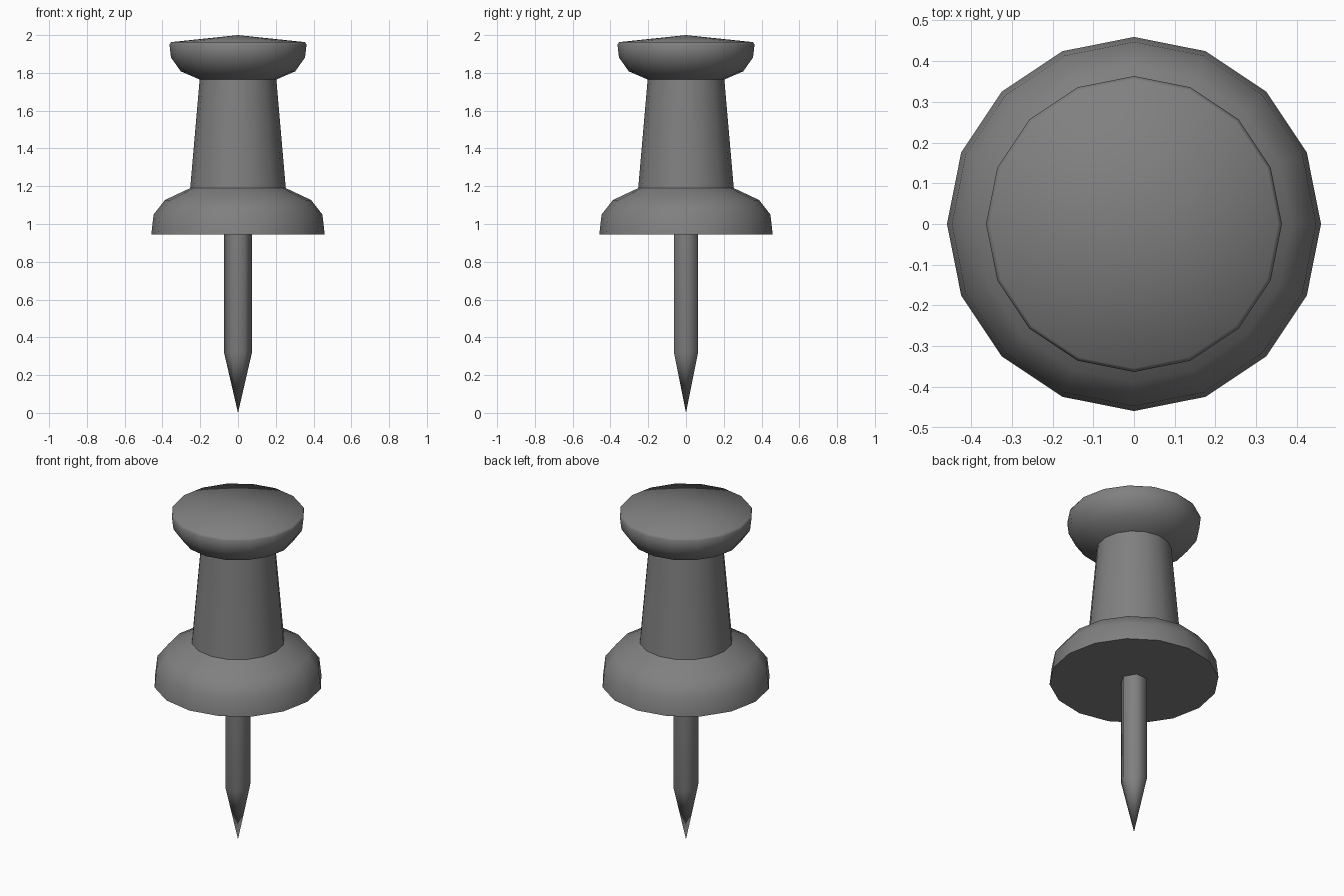
import bpy, bmesh
from math import cos, sin, tau, radians

if "Cube" in bpy.data.objects:
    bpy.data.objects.remove(bpy.data.objects["Cube"])

grey = bpy.data.materials.new("dark_grey")
grey.diffuse_color = (0.216, 0.216, 0.216, 1)
grey.use_nodes = True
grey.node_tree.nodes["Principled BSDF"].inputs["Base Color"].default_value = grey.diffuse_color


def lathe(name, profile, sides, cap_bottom=False):
    """Revolve (radius, z) points, bottom to top; radius 0 makes a pole."""
    bm = bmesh.new()
    rings = []
    for r, z in profile:
        n = sides if r > 0 else 1
        rings.append([bm.verts.new((r * cos(tau * i / sides), r * sin(tau * i / sides), z))
                      for i in range(n)])
    for a, b in zip(rings, rings[1:]):
        for i in range(sides):
            j = (i + 1) % sides
            # counter-clockwise seen from outside
            quad = [a[i % len(a)], a[j % len(a)], b[j % len(b)], b[i % len(b)]]
            bm.faces.new(list(dict.fromkeys(quad)))
    if cap_bottom:
        bm.faces.new(rings[0][::-1])
    mesh = bpy.data.meshes.new(name)
    bm.to_mesh(mesh)
    bm.free()
    mesh.materials.append(grey)
    ob = bpy.data.objects.new(name, mesh)
    bpy.context.collection.objects.link(ob)
    bpy.ops.object.select_all(action='DESELECT')
    ob.select_set(True)
    bpy.context.view_layer.objects.active = ob
    bpy.ops.object.shade_smooth_by_angle(angle=radians(70))
    return ob


# Domed collar with a flat underside
lathe("collar", [(0.459, 0.945), (0.447, 1.05), (0.387, 1.127), (0.253, 1.19)], 16, True)

# Tapered grip
lathe("grip", [(0.253, 1.19), (0.203, 1.765)], 16)

# Flared cap with a shallow conical top
lathe("cap", [(0.203, 1.765), (0.303, 1.808), (0.355, 1.882), (0.363, 1.95),
              (0.354, 1.963), (0, 2.0)], 16)

# Needle: six-sided shaft with a pointed tip
lathe("needle", [(0, 0), (0.074, 0.32), (0.074, 0.945)], 6)
